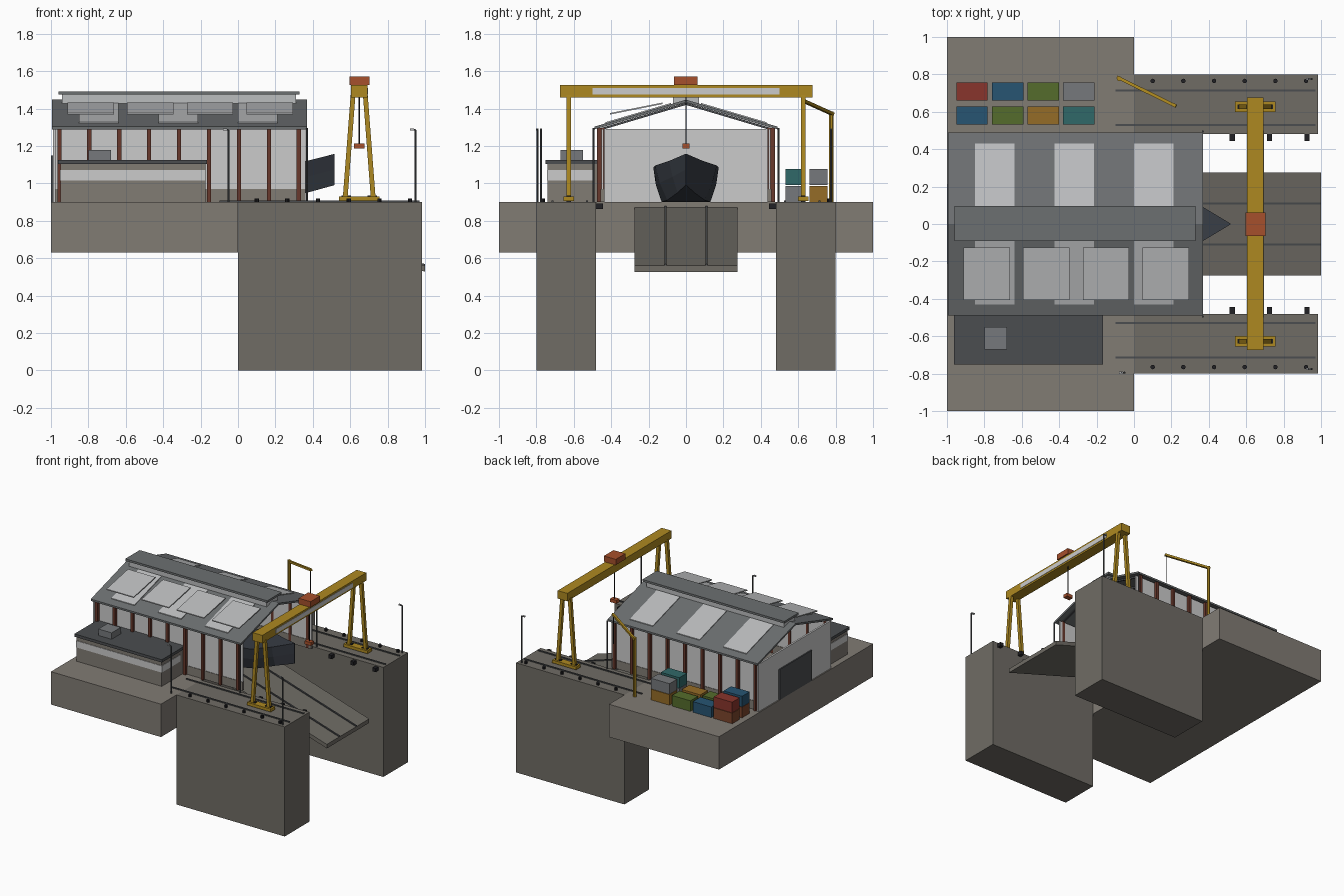
import bpy, bmesh, math
from mathutils import Vector

if "Cube" in bpy.data.objects:
    bpy.data.objects.remove(bpy.data.objects["Cube"])

def mat(name, r, g, b):
    m = bpy.data.materials.new(name)
    m.diffuse_color = (r, g, b, 1)
    m.use_nodes = True
    m.node_tree.nodes["Principled BSDF"].inputs["Base Color"].default_value = m.diffuse_color
    return m

CONC = mat("concrete", .22, .20, .175)
PIER = mat("pier_concrete", .16, .15, .13)
WALL = mat("pale_wall", .55, .56, .57)
ROOF = mat("roof_grey", .15, .16, .165)
DARK = mat("dark_grey", .07, .075, .08)
BLACK = mat("black", .015, .015, .018)
GLASS = mat("skylight", .5, .51, .52)
RUST = mat("rust_steel", .14, .04, .025)
YELLOW = mat("crane_yellow", .42, .25, .015)
ORANGE = mat("trolley_orange", .38, .08, .025)
HULL = mat("hull", .04, .047, .06)
BOX = {"red": mat("box_red", .25, .035, .025), "blue": mat("box_blue", .02, .09, .17),
       "green": mat("box_green", .09, .15, .025), "grey": mat("box_grey", .18, .19, .2),
       "amber": mat("box_amber", .3, .15, .02), "teal": mat("box_teal", .03, .14, .14),
       "brown": mat("box_brown", .2, .06, .025)}

def build(name, bm, m):
    bmesh.ops.recalc_face_normals(bm, faces=bm.faces)
    me = bpy.data.meshes.new(name)
    bm.to_mesh(me)
    bm.free()
    ob = bpy.data.objects.new(name, me)
    me.materials.append(m)
    bpy.context.collection.objects.link(ob)
    return ob

def loft(name, rings, m):
    """Skin a list of equal-length point rings and cap both ends."""
    bm = bmesh.new()
    vs = [[bm.verts.new(p) for p in r] for r in rings]
    n = len(vs[0])
    for a, b in zip(vs, vs[1:]):
        for i in range(n):
            bm.faces.new((a[i], a[(i + 1) % n], b[(i + 1) % n], b[i]))
    bm.faces.new(vs[0])
    bm.faces.new(vs[-1])
    return build(name, bm, m)

def box(name, x0, x1, y0, y1, z0, z1, m):
    return loft(name, [[(x0, y0, z), (x1, y0, z), (x1, y1, z), (x0, y1, z)] for z in (z0, z1)], m)

def prism_x(name, pts, x0, x1, m):
    return loft(name, [[(x, y, z) for y, z in pts] for x in (x0, x1)], m)

def prism_y(name, pts, y0, y1, m):
    return loft(name, [[(x, y, z) for x, z in pts] for y in (y0, y1)], m)

def rod(name, a, b, r, m, sides=8):
    """Straight bar between two points; four sides gives a square beam."""
    a, b = Vector(a), Vector(b)
    q = (b - a).to_track_quat('Z', 'Y')
    ang = [2 * math.pi * (i + .5) / sides for i in range(sides)]
    return loft(name, [[p + q @ Vector((r * math.cos(t), r * math.sin(t), 0)) for t in ang]
                       for p in (a, b)], m)

# Quay apron, slipway and its rails
box("apron", -1, 0, -1, 1, .63, .90, CONC)
prism_y("slipway", [(0, .87), (1, .56), (1, .527), (0, .837)], -.275, .275, PIER)
for y in (-.11, .11):
    prism_y("slipway_rail", [(0, .878), (1, .568), (1, .558), (0, .868)], y - .006, y + .006, DARK)

# Twin piers with rails, bollards and fenders
for s in (-1, 1):
    box("pier", 0, .985, min(s * .48, s * .8), max(s * .48, s * .8), 0, .90, PIER)
    for y in (.53, .713):
        box("crane_rail", -.1, .97, s * y - .005, s * y + .005, .9, .908, DARK)
    for i in range(6):
        x = .1 + i * .164
        rod("bollard", (x, s * .765, .9), (x, s * .765, .92), .012, BLACK, 10)
    for x in (.525, .725, .925):
        box("fender", x - .014, x + .014, min(s * .445, s * .482), max(s * .445, s * .482), .862, .892, BLACK)

# Lamp posts
for x, y in ((-.05, -.795), (.95, -.775), (.95, .775)):
    rod("lamp_post", (x, y, .9), (x, y, 1.285), .006, DARK)
    rod("lamp_arm", (x, y, 1.285), (x - .02, y, 1.29), .004, DARK)
    box("lamp_head", x - .03, x - .01, y - .006, y + .006, 1.283, 1.292, GLASS)

# Shed walls, posts and rafters
post_x = [-.955 + .16 * i for i in range(9)]
for s in (-1, 1):
    def span(a, b): return sorted((s * a, s * b))
    box("wall_base", -.98, .36, *span(.436, .456), .9, .97, CONC)
    box("side_wall", -.98, .36, *span(.44, .452), .97, 1.29, WALL)
    for x in post_x:
        box("post", x - .011, x + .011, *span(.435, .475), .9, 1.295, RUST)
        rod("rafter", (x, s * .46, 1.288), (x, 0, 1.425), .008, DARK, 4)
    rod("downpipe", (.368, s * .495, .9), (.368, s * .495, 1.295), .006, DARK)
box("end_wall", -.99, -.975, -.47, .47, .9, 1.29, WALL)
box("end_wall_band", -.976, -.968, -.43, .43, .9, 1.22, WALL)
box("end_door", -1, -.985, -.21, .21, .9, 1.15, DARK)

# Roof and ridge vent
prism_x("shed_roof", [(-.49, 1.288), (-.49, 1.303), (0, 1.447), (.49, 1.303), (.49, 1.288), (0, 1.432)],
        -.995, .37, ROOF)
box("ridge_vent", -.94, .31, -.07, .07, 1.42, 1.475, GLASS)
box("ridge_cap", -.96, .33, -.092, .095, 1.474, 1.491, ROOF)

# Flush skylights on both slopes, propped-open vents on the front slope
def on_roof(y):
    return 1.447 - abs(y) * .144 / .49
for x in (-.85, -.425, .0):
    for s in (-1, 1):
        a, b = s * .08, s * .43
        prism_x("skylight", [(a, on_roof(a) - .004), (b, on_roof(b) - .004),
                             (b, on_roof(b) + .006), (a, on_roof(a) + .006)], x, x + .21, GLASS)
for i in range(4):
    x = -.912 + i * .319
    prism_x("open_vent", [(-.405, 1.368), (-.125, 1.424), (-.125, 1.432), (-.405, 1.376)], x, x + .248, GLASS)

# Office annex
box("annex", -.95, -.175, -.74, -.45, .9, 1.105, CONC)
box("annex_windows", -.953, -.172, -.744, -.5, 1.015, 1.07, WALL)
box("annex_roof", -.962, -.167, -.75, -.45, 1.102, 1.125, DARK)
box("roof_unit", -.8, -.68, -.67, -.55, 1.12, 1.178, BOX["grey"])

# Container stacks, listed bottom to top
for y, row in ((.58, (("brown", "blue"), ("green",), ("amber",), ("grey", "teal"))),
               (.708, (("brown", "red"), ("blue",), ("green",), ("amber", "grey")))):
    for i, stack in enumerate(row):
        x = -.95 + i * .19
        for k, c in enumerate(stack):
            z = .9 + k * .09
            box("container", x, x + .168, y - .049, y + .049, z, z + .087, BOX[c])

# Boat hull on the slip
rings = []
for x, top, low, zt, zb in ((-.42, .13, .09, 1.085, .91), (-.2, .17, .125, 1.08, .9), (.1, .175, .13, 1.085, .9),
                            (.23, .165, .1, 1.095, .91), (.37, .09, .045, 1.12, .95), (.515, .003, .002, 1.157, .99)):
    zm = zb + (zt - zb) * .5
    mid = top * .5 + low * .5 + top * .05
    rings.append([(x, top, zt), (x, mid, zm), (x, low, zb), (x, -low, zb), (x, -mid, zm), (x, -top, zt)])
loft("boat_hull", rings, HULL)

# Gantry crane
box("gantry_beam", .605, .692, -.673, .677, 1.46, 1.525, YELLOW)
box("beam_panel", .69, .695, -.5, .5, 1.474, 1.51, WALL)
for s in (-1, 1):
    y = s * .627
    for d in (-1, 1):
        rod("gantry_leg", (.648 + d * .033, y, 1.47), (.648 + d * .075, y, .92), .018, YELLOW, 4)
        box("wheel", .648 + d * .07 - .025, .648 + d * .07 + .025, y - .012, y + .012, .9, .936, BLACK)
    box("gantry_foot", .54, .757, y - .029, y + .029, .906, .93, YELLOW)
box("trolley", .595, .703, -.063, .062, 1.525, 1.572, ORANGE)
rod("hoist_cable", (.648, 0, 1.2), (.648, 0, 1.53), .004, BLACK)
box("hook_block", .62, .676, -.02, .02, 1.185, 1.212, ORANGE)

# Jib crane behind the shed
rod("jib_mast", (-.08, .777, .9), (-.08, .777, 1.385), .013, YELLOW)
rod("jib_arm", (-.09, .785, 1.37), (.225, .63, 1.44), .012, YELLOW, 4)
rod("jib_cable", (.215, .635, 1.2), (.215, .635, 1.435), .003, BLACK)
